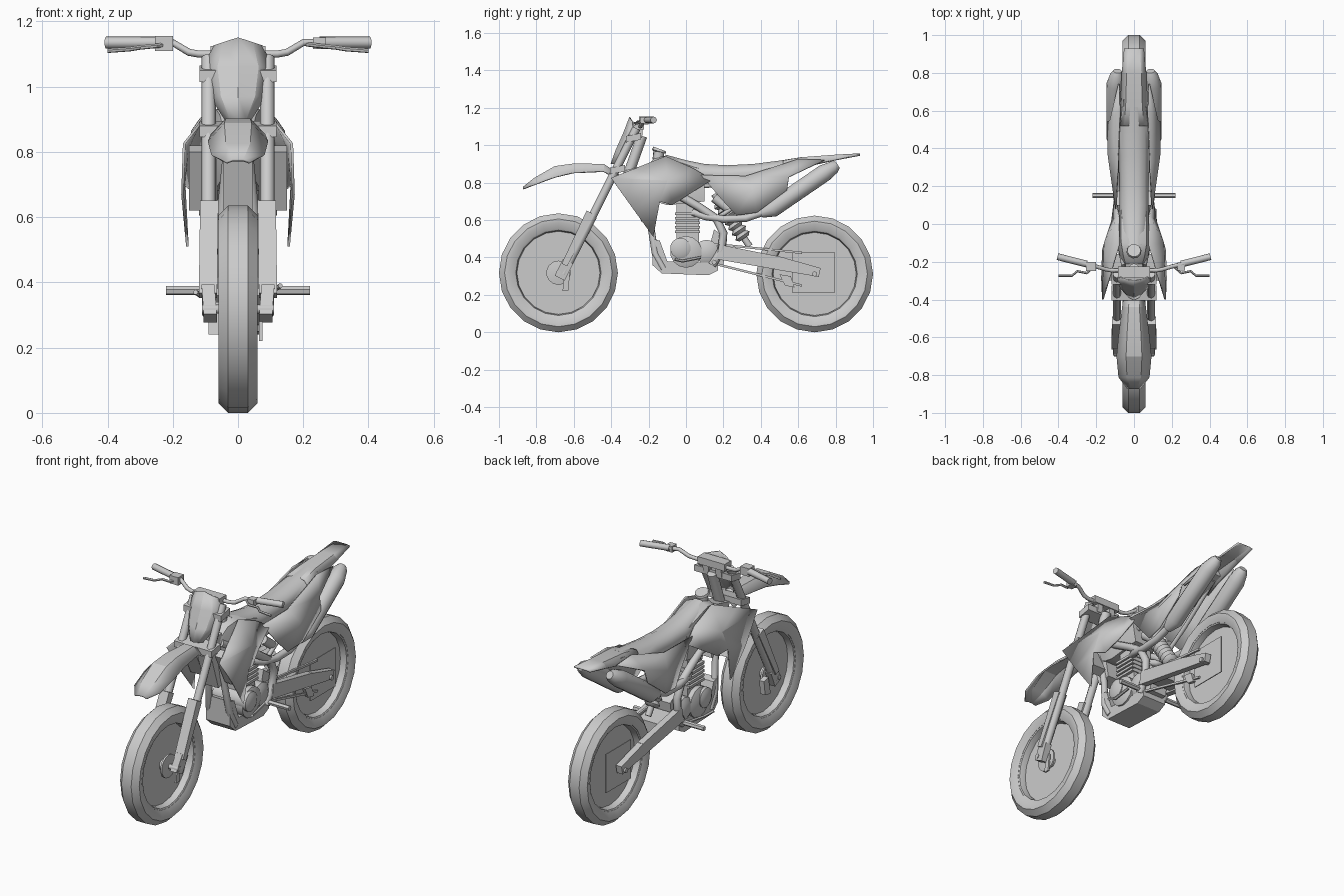
import bpy, bmesh, math
from mathutils import Vector

if "Cube" in bpy.data.objects:
    bpy.data.objects.remove(bpy.data.objects["Cube"])

GREY = (0.6, 0.6, 0.6, 1)
mat = bpy.data.materials.new("plain grey")
mat.use_nodes = True
mat.diffuse_color = GREY
mat.node_tree.nodes["Principled BSDF"].inputs["Base Color"].default_value = GREY


def make(name, verts, faces, angle=35, mirror=False, thick=0):
    """Mesh object with optional sheet thickness and left-right mirroring."""
    me = bpy.data.meshes.new(name)
    me.from_pydata([tuple(v) for v in verts], [], faces)
    bm = bmesh.new()
    bm.from_mesh(me)
    bmesh.ops.recalc_face_normals(bm, faces=bm.faces)
    bm.to_mesh(me)
    bm.free()
    me.materials.append(mat)
    ob = bpy.data.objects.new(name, me)
    bpy.context.collection.objects.link(ob)
    if thick:
        m = ob.modifiers.new("thickness", "SOLIDIFY")
        m.thickness, m.offset = thick, 0
    if mirror:
        ob.modifiers.new("mirror", "MIRROR").use_clip = False
    bpy.ops.object.select_all(action="DESELECT")
    ob.select_set(True)
    bpy.context.view_layer.objects.active = ob
    if angle:
        bpy.ops.object.shade_smooth_by_angle(angle=math.radians(angle))
    return ob


def loft(name, rings, closed=False, **kw):
    """Skin matching rings of points; closed joins the last ring to the first."""
    n, k = len(rings[0]), len(rings)
    faces = [(i * n + j, i * n + (j + 1) % n,
              (i + 1) % k * n + (j + 1) % n, (i + 1) % k * n + j)
             for i in range(k if closed else k - 1) for j in range(n)]
    if not closed:
        faces += [tuple(range(n)), tuple(range((k - 1) * n, k * n))]
    return make(name, [p for r in rings for p in r], faces, **kw)


def strip(name, rows, **kw):
    """Open sheet through rows of points."""
    n = len(rows[0])
    faces = [(i * n + j, i * n + j + 1, (i + 1) * n + j + 1, (i + 1) * n + j)
             for i in range(len(rows) - 1) for j in range(n - 1)]
    return make(name, [p for r in rows for p in r], faces, **kw)


def tube(name, pts, radii, sides=8, **kw):
    """Round tube along a path, one radius or one per point."""
    pts = [Vector(p) for p in pts]
    if not isinstance(radii, (list, tuple)):
        radii = [radii] * len(pts)
    rings, side = [], None
    for i, p in enumerate(pts):
        d = (pts[min(i + 1, len(pts) - 1)] - pts[max(i - 1, 0)]).normalized()
        if side is None:
            side = d.orthogonal().normalized()
        side = (side - d * side.dot(d)).normalized()
        up = d.cross(side)
        rings.append([p + radii[i] * (side * math.cos(a) + up * math.sin(a))
                      for a in (math.tau * j / sides for j in range(sides))])
    return loft(name, rings, angle=50, **kw)


def lathe(name, profile, y, z, segs=20, closed=False, **kw):
    """Revolve (x, radius) profile about a left-right axis."""
    rings = [[(x, y + r * math.sin(math.tau * j / segs), z + r * math.cos(math.tau * j / segs))
              for j in range(segs)] for x, r in profile]
    return loft(name, rings, closed=closed, **kw)


def prism(name, outline, x0, x1, **kw):
    """Extrude a (y, z) side outline from x0 to x1."""
    return loft(name, [[(x, y, z) for y, z in outline] for x in (x0, x1)], angle=0, **kw)


def beam(name, a, b, wx, h0, h1, **kw):
    """Rectangular bar between two points, half width wx, half heights h0 to h1."""
    a, b = Vector(a), Vector(b)
    x = Vector((1, 0, 0))
    up = (b - a).cross(x).normalized()
    rings = [[p + x * wx * s + up * h * t for s, t in ((-1, -1), (1, -1), (1, 1), (-1, 1))]
             for p, h in ((a, h0), (b, h1))]
    return loft(name, rings, angle=0, **kw)


# Wheels
for label, y, r in (("front", -0.682, 0.318), ("rear", 0.688, 0.312)):
    lathe(label + "_tyre", [(-.045, .235), (-.06, .27), (-.06, r - .03), (-.03, r), (.03, r),
                            (.06, r - .03), (.06, .27), (.045, .235)], y, r, closed=True)
    lathe(label + "_rim", [(-.045, .238), (-.04, .228), (-.015, .222), (.015, .222),
                           (.04, .228), (.045, .238)], y, r, closed=True)
    lathe(label + "_spoke_disc", [(-.005, .225), (.005, .225)], y, r)
    lathe(label + "_hub", [(-.05, .03), (-.045, .065), (-.035, .065), (-.03, .03),
                           (.03, .03), (.035, .065), (.045, .065), (.05, .03)], y, r, segs=14)
    tube(label + "_axle", [(-.11, y, r), (.11, y, r)], .014)
prism("rear_sprocket_plate", [(.57, .21), (.795, .21), (.795, .43), (.57, .43)], .05, .055, mirror=True)


# Front fork
def fork(z, x=.09, dy=0):
    return (x, -.645 + (z - .33) * .5 + dy, z)


tube("fork_upper_tube", [fork(.55), fork(1.09)], .022, mirror=True)
tube("fork_lower_tube", [fork(.31), fork(.62)], [.02, .024], mirror=True)
beam("fork_guard", fork(.36, .092, -.02), fork(.64, .088, -.02), .028, .016, .024, mirror=True)
beam("fork_foot", fork(.29, .085, -.01), fork(.38, .092, -.01), .02, .03, .03, mirror=True)
prism("brake_caliper", [(-.63, .24), (-.58, .25), (-.57, .33), (-.61, .34)], -.09, -.06)
prism("speed_sensor", [(-.66, .22), (-.63, .22), (-.62, .32), (-.65, .32)], .065, .075)
for label, z in (("upper", 1.04), ("lower", .87)):
    y = fork(z)[1]
    prism(label + "_fork_clamp", [(y - .03, z - .025), (y + .05, z - .01), (y + .05, z + .025),
                                  (y - .03, z + .01)], -.118, .118)
tube("steering_stem", [(0, -.235, 1.05), (0, -.31, .84)], .028)
beam("frame_head", (0, -.27, .88), (0, -.2, .60), .045, .06, .04)

# Handlebar, grips and levers
tube("handlebar_half", [(0, -.245, 1.10), (.12, -.245, 1.10), (.15, -.24, 1.105),
                        (.20, -.225, 1.135), (.40, -.175, 1.135)], .011, mirror=True)
tube("grip", [(.25, -.212, 1.135), (.405, -.173, 1.135)], .018, mirror=True)
tube("lever", [(.21, -.225, 1.13), (.25, -.26, 1.125), (.30, -.25, 1.12), (.33, -.275, 1.115),
               (.40, -.275, 1.11)], .007, sides=6, mirror=True)
prism("lever_clamp", [(-.25, 1.11), (-.20, 1.11), (-.20, 1.155), (-.25, 1.155)], -.255, -.20)
prism("lever_perch", [(-.245, 1.115), (-.205, 1.115), (-.205, 1.15), (-.245, 1.15)], .23, .27)
prism("bar_pad", [(-.285, 1.085), (-.225, 1.085), (-.225, 1.125), (-.285, 1.125)], -.085, .085)
beam("bar_mount", (.04, -.255, 1.04), (.04, -.25, 1.10), .018, .02, .02, mirror=True)

# Front number plate: rows of half width, centre y, edge setback and height
rows = [(.075, -.30, .02, 1.125), (.103, -.335, .05, 1.06), (.085, -.375, .05, .97), (.04, -.40, .03, .90)]
plate = [[(s * w, y + abs(s) ** 2 * d, z + (.025 * (1 - abs(s)) if i == 0 else 0))
          for s in (-1, -.6, 0, .6, 1)] for i, (w, y, d, z) in enumerate(rows)]
strip("front_number_plate", plate, thick=.006, angle=15)

# Front fender: arched strip, rows of y, half width, crown height, edge drop
rows = [(-.87, .035, .775, .008), (-.81, .08, .825, .035), (-.70, .09, .89, .06), (-.60, .08, .903, .05),
        (-.44, .06, .90, .04), (-.36, .05, .845, .03)]
strip("front_fender", [[(s * w, y, z - d * max(0, abs(s) - .4) / .6) for s in (-1, -.45, .45, 1)]
                       for y, w, z, d in rows], thick=.008, angle=20)


# Tank and seat: y, half width, top, bottom
def body(name, stations, **kw):
    rings = []
    for y, w, t, b in stations:
        half = [(w * .8, b), (w, b + (t - b) * .55), (w * .75, t - .015), (w * .3, t)]
        rings.append([(x, y, z) for x, z in half] + [(-x, y, z) for x, z in reversed(half)])
    return loft(name, rings, **kw)


body("tank", [(-.24, .05, .86, .74), (-.17, .075, .93, .70), (-.10, .09, .945, .68), (.10, .09, .88, .70)])
body("seat", [(-.11, .06, .95, .85), (.0, .075, .92, .80), (.10, .078, .90, .79), (.22, .076, .893, .79),
              (.36, .078, .90, .80), (.50, .076, .918, .83), (.62, .062, .937, .88)], angle=50)
lathe_cap = tube("tank_cap", [(0, -.15, .92), (0, -.145, .965), (0, -.145, .967), (0, -.14, .98)],
                 [.03, .03, .04, .036], sides=10)

# Rear fender
strip("rear_fender", [[(s * w, y, z - (d if abs(s) == 1 else 0)) for s in (-1, -.6, .6, 1)]
                      for y, w, z, d in ((.52, .085, .915, .06), (.62, .07, .932, .05),
                                         (.80, .062, .945, .022), (.93, .05, .952, .004))],
      thick=.01, angle=20)
prism("tail_underside", [(.30, .78), (.66, .90), (.66, .925), (.30, .87)], -.055, .055)

# Radiator shrouds
shroud = [(.165, -.40, .825), (.125, -.27, .875), (.08, -.11, .94), (.08, .04, .875), (.10, .14, .815),
          (.155, -.10, .81), (.115, .02, .74), (.14, -.075, .68), (.155, -.175, .51), (.17, -.29, .67),
          (.165, -.14, .70)]
make("radiator_shroud", shroud, [(0, 1, 5), (1, 2, 5), (2, 3, 5), (3, 4, 6, 5), (5, 6, 7), (5, 7, 10),
                                 (0, 5, 9), (5, 10, 9), (9, 10, 8)], mirror=True, thick=.008, angle=20)
prism("radiator", [(-.30, .80), (-.25, .82), (-.16, .64), (-.21, .62)], .065, .15, mirror=True)

# Rear side panels
panel = [(.095, .08, .84), (.085, .32, .835), (.075, .60, .925), (.08, .74, .92), (.125, .55, .83),
         (.14, .54, .76), (.135, .38, .64), (.12, .27, .625), (.105, .20, .70), (.135, .36, .76)]
make("side_panel", panel, [(0, 1, 9, 8), (1, 2, 4, 9), (2, 3, 4), (9, 4, 5), (9, 5, 6), (9, 6, 7, 8)],
     mirror=True, thick=.008, angle=20)

# Exhaust
tube("muffler", [(.10, .40, .635), (.10, .46, .66), (.098, .74, .852), (.09, .79, .882), (.088, .81, .895)],
     [.025, .048, .048, .036, .022], sides=12, mirror=True)
tube("exhaust_pipe", [(.05, .04, .64), (.085, .10, .62), (.095, .20, .605), (.10, .32, .61), (.10, .42, .645)],
     .02, mirror=True)

# Engine and skid plate
lathe("crankcase", [(-.10, .05), (-.085, .085), (.085, .085), (.10, .05)], .0, .43, segs=14)
lathe("clutch_cover", [(-.115, .035), (-.105, .055), (.105, .055), (.115, .035)], -.03, .45, segs=14)
lathe("gearbox", [(-.085, .04), (-.07, .065), (.07, .065), (.085, .04)], .11, .43, segs=12)
prism("skid_plate", [(-.18, .50), (-.18, .36), (-.13, .315), (.12, .305), (.17, .33), (.17, .37), (-.10, .38),
                     (-.14, .49)], -.075, .075)
for i in range(5):
    z = .53 + i * .024
    prism("cylinder_fin_%d" % i, [(-.06, z), (.075, z), (.075, z + .014), (-.06, z + .014)], -.075, .075)
prism("cylinder_block", [(-.05, .48), (.07, .48), (.07, .70), (-.05, .70)], -.058, .058)
prism("rear_mount", [(.10, .36), (.20, .36), (.22, .50), (.15, .55)], -.055, .055)

# Frame tubes
tube("main_spar", [(.045, -.22, .84), (.08, -.05, .74), (.085, .07, .67), (.085, .16, .61), (.085, .20, .53),
                   (.08, .19, .44), (.075, .14, .36)], .022, mirror=True)
tube("down_tube", [(.03, -.24, .78), (.05, -.19, .58), (.065, -.165, .42), (.065, -.12, .34)], .018, mirror=True)
tube("seat_rail", [(.05, .05, .78), (.06, .30, .80), (.05, .60, .89)], .013, mirror=True)
tube("rear_stay", [(.065, .15, .60), (.065, .35, .73), (.05, .58, .88)], .012, mirror=True)
tube("foot_peg", [(.07, .15, .375), (.22, .15, .375)], .014, sides=6, mirror=True)
tube("gear_lever", [(.11, .08, .40), (.115, -.02, .38), (.13, -.06, .39)], .008, sides=6)
tube("brake_pedal", [(-.10, .12, .37), (-.115, .0, .36), (-.13, -.06, .37)], .008, sides=6)

# Rear suspension: damper with ribbed spring
a, b = Vector((0, .15, .74)), Vector((0, .34, .46))
tube("shock_damper", [a, b], .018)
n = 15
tube("shock_spring", [a.lerp(b, .15 + .7 * i / (n - 1)) for i in range(n)],
     [.045 if i % 2 else .03 for i in range(n)], sides=10)
tube("shock_reservoir", [(.05, .15, .72), (.05, .23, .66)], .026, mirror=True)

# Swingarm and chain
beam("swingarm", (.082, .17, .43), (.082, .52, .365), .018, .04, .035, mirror=True)
beam("swingarm_tip", (.082, .50, .368), (.082, .715, .32), .018, .036, .024, mirror=True)
prism("swingarm_bridge", [(.22, .39), (.34, .37), (.34, .43), (.22, .45)], -.07, .07)
for label, z0, z1 in (("upper", .475, .425), ("lower", .375, .25)):
    beam(label + "_chain", (.06, .12, z0), (.06, .62, z1), .006, .006, .006)
prism("chain_guide", [(.50, .31), (.56, .30), (.58, .24), (.53, .25)], .05, .07)
